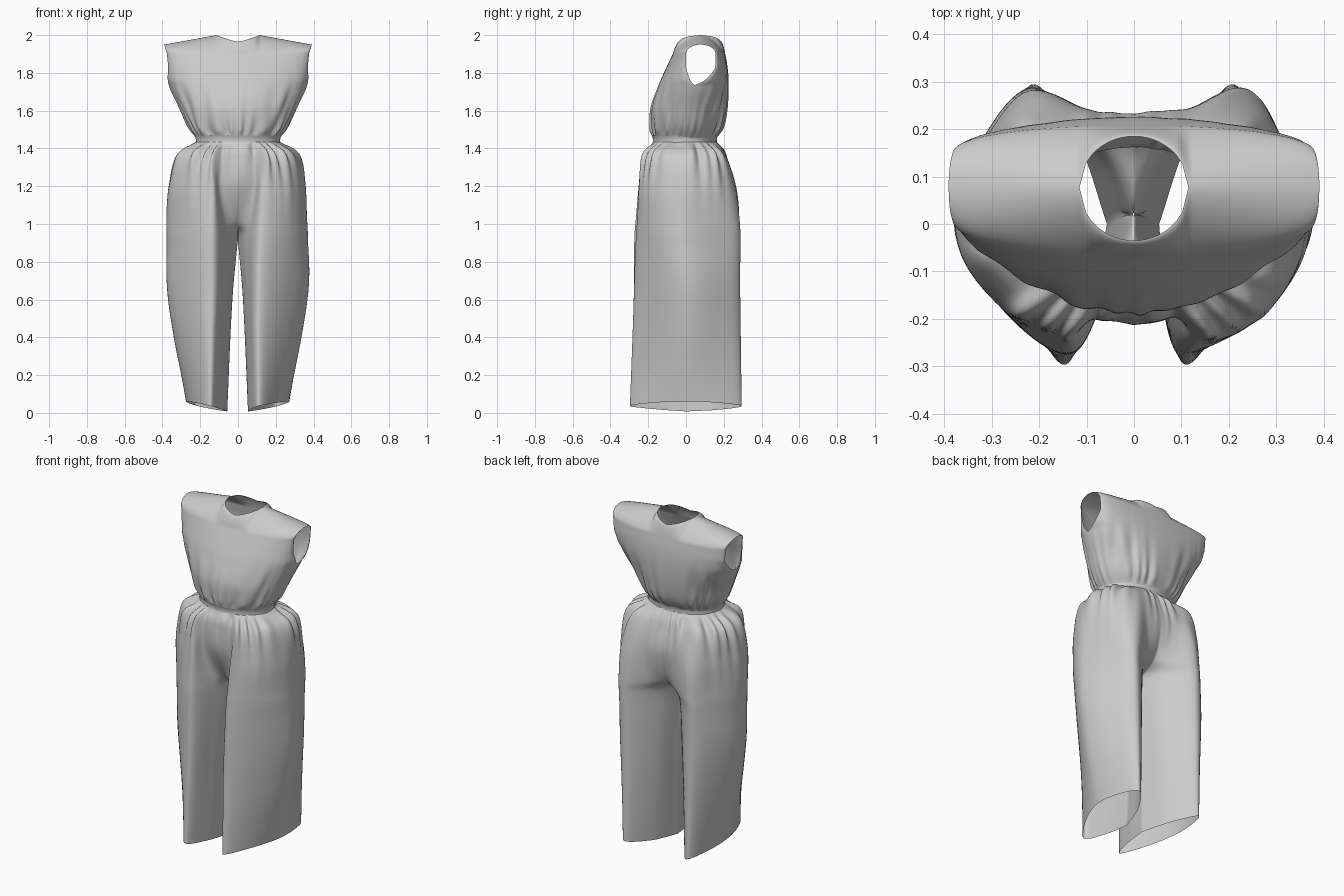
import bpy, bmesh
from math import sin, cos, pi, exp, sqrt, atan2
from mathutils import Vector

if "Cube" in bpy.data.objects:
    bpy.data.objects.remove(bpy.data.objects["Cube"])


def spline(pts, t):
    """Catmull-Rom through a list of Vectors, t in 0..1."""
    n = len(pts) - 1
    f = min(max(t, 0), 1) * n
    i = min(int(f), n - 1)
    f -= i
    p1, p2 = pts[i], pts[i + 1]
    p0 = pts[i - 1] if i > 0 else p1 * 2 - p2
    p3 = pts[i + 2] if i + 2 <= n else p2 * 2 - p1
    return (p1 * 2 + (p2 - p0) * f + (p0 * 2 - p1 * 5 + p2 * 4 - p3) * f * f
            + (p1 * 3 - p0 - p2 * 3 + p3) * f ** 3) * 0.5


def cloth(name, grids):
    """Skin grids of points into one welded, smooth sheet."""
    bm = bmesh.new()
    for g in grids:
        vs = [[bm.verts.new(p) for p in row] for row in g]
        for a, b in zip(vs, vs[1:]):
            for k in range(len(a) - 1):
                bm.faces.new((a[k], a[k + 1], b[k + 1], b[k]))
    bmesh.ops.remove_doubles(bm, verts=bm.verts, dist=0.0004)
    bmesh.ops.recalc_face_normals(bm, faces=bm.faces)
    me = bpy.data.meshes.new(name)
    bm.to_mesh(me)
    bm.free()
    ob = bpy.data.objects.new(name, me)
    bpy.context.collection.objects.link(ob)
    for p in me.polygons:
        p.use_smooth = True
    return ob


def gather(t, k):
    """Irregular pleat wave."""
    return 0.6 * sin(k * t + 2.5 * sin(k * 0.23 * t)) + 0.4 * sin(k * 0.57 * t + 1.3)


# Bodice: front and back panels sewn at the sides and shoulders
# rows: height, half width, centre depth
FRONT = [Vector(r) for r in ((1.455, .222, -.174), (1.52, .268, -.186), (1.62, .315, -.184),
                             (1.74, .368, -.143), (1.83, .370, -.103), (1.90, .376, -.070))]
BACK = [Vector(r) for r in ((1.455, .222, .162), (1.52, .268, .200), (1.62, .315, .220),
                            (1.74, .368, .226), (1.83, .370, .220), (1.90, .376, .208))]
PIT = 1.74


def panel(rows, arm_y, neck_y, seed):
    cols, body, cap = 96, 44, 14
    grid = []
    for r in range(body + 1):
        z, w, yc = spline(rows, r / body)
        seam = 0.045 * min(1, (z - 1.455) / (PIT - 1.455))
        f = min(1, max(0, (z - 1.58) / 0.27))
        inner = seam + (arm_y - seam) * f * f * (3 - 2 * f)
        if z > PIT:      # armhole edge
            seam += (arm_y - seam) * sqrt(min(1, (z - PIT) / 0.09))
        amp = 0.012 * exp(-max(0, z - 1.5) / 0.09) * min(1, (z - 1.45) / 0.04)
        row = []
        for c in range(cols + 1):
            a = (c / cols * 2 - 1) * pi / 2
            ys = inner + (seam - inner) * abs(sin(a)) ** 12
            x, y = w * sin(a), ys + (yc - ys) * cos(a)
            k = 1 + amp * gather(a + seed, 23) * sqrt(max(0, cos(a))) / 0.2
            # soft side drape under the arm
            k += 0.025 * sin(16 * abs(a) + 5 * z) * exp(-((z - 1.64) / .09) ** 2) * sin(2 * a) ** 2
            row.append(Vector((x * k, y * k, z)))
        grid.append(row)
    last = grid[-1]
    for r in range(1, cap + 1):
        t = r / cap * pi / 2
        row = []
        for p in last:
            x = p.x * 1.04
            if abs(abs(x) - 0.115) < 0.0065:   # exact neck corner
                x = 0.115 if x > 0 else -0.115
            q = abs(x) / 0.115
            if q < 1:      # neckline
                y = 0.077 + (neck_y - 0.077) * sqrt(1 - q * q)
                z = 1.965 + 0.035 * q ** 1.3
            else:          # shoulder seam
                y, z = 0.077, 2.0 - 0.05 * (abs(x) - 0.115) / 0.275
            m = 0.5 * max(0, 1 - (x / 0.39) ** 2)
            s = m * sin(t) + (1 - m) * (1 - cos(t))
            row.append(Vector((p.x + (x - p.x) * sin(t), p.y + (y - p.y) * s,
                               p.z + (z - p.z) * sin(t))))
        grid.append(row)
    return grid


cloth("bodice", [panel(FRONT, 0.0, -0.035, 0.0), panel(BACK, 0.157, 0.185, 2.0)])

# Waistband
band = []
for z, g in ((1.42, .004), (1.43, .002), (1.445, .001), (1.458, .003), (1.468, .007)):
    band.append([Vector(((.222 + g) * cos(a), -.006 + (.168 + g) * sin(a), z))
                 for a in (2 * pi * i / 96 for i in range(97))])
cloth("waistband", [band])

# Trouser leg sections: front seam, front lobe, outer side, back lobe, back seam
Z = (1.435, 1.36, 1.2, 1.01, .90, .6, .037)
LEG = (
    ((0, -.176), (.07, -.168), (.14, -.142), (.195, -.085), (.224, 0), (.19, .09), (.11, .145), (.05, .16), (0, .162)),
    ((0, -.205), (.08, -.20), (.16, -.218), (.265, -.145), (.325, 0), (.27, .155), (.17, .212), (.08, .208), (0, .20)),
    ((0, -.205), (.09, -.195), (.14, -.25), (.28, -.175), (.364, -.01), (.305, .175), (.20, .26), (.10, .243), (0, .232)),
    ((0, -.11), (.06, -.155), (.13, -.265), (.275, -.185), (.370, -.01), (.31, .19), (.215, .28), (.09, .225), (0, .175)),
    ((.002, .02), (.05, -.13), (.125, -.27), (.275, -.185), (.371, -.01), (.31, .19), (.215, .283), (.075, .165), (.002, .02)),
    ((.028, .02), (.06, -.14), (.12, -.276), (.262, -.18), (.368, 0), (.305, .19), (.21, .287), (.085, .16), (.028, .02)),
    ((.055, 0), (.078, -.16), (.128, -.297), (.215, -.17), (.270, 0), (.262, .17), (.21, .295), (.115, .17), (.055, 0)))
columns = [[Vector((*LEG[r][c], Z[r])) for r in range(7)] for c in range(9)]

ROWS, COLS = 120, 110


def trouser_half(side):
    leg = []
    for r in range(ROWS + 1):
        keys = [spline(col, r / ROWS) for col in columns]
        row = []
        for c in range(COLS + 1):
            t = c / COLS
            p = spline(keys, t)
            z = p.z
            edge = min(1, sin(pi * t) * 3)
            a = atan2(p.x, -p.y) + (0.4 if side > 0 else 2.9)
            # gathers under the band and long drape folds on the thigh
            amp = 0.10 * exp(-max(0, 1.39 - z) / 0.09) * min(1, max(0, 1.437 - z) / 0.03)
            k = 1 + edge * amp * gather(a, 23)
            k += edge * 0.022 * sin(20 * t + 5 * z + side) * exp(-((z - 1.05) / 0.28) ** 2)
            p.x, p.y = max(0, p.x * k), p.y * k
            # slanted hem
            p.z += 0.28 * (p.x - 0.172 - 0.145 * p.y) * max(0, 1 - z / 0.35)
            row.append(p)
        if r / ROWS >= 4 / 6:      # inner leg seam
            row[0] = (row[0] + row[-1]) / 2
            row[-1] = row[0].copy()
        else:                      # centre seam
            row[0].x = row[-1].x = 0
        # mirror, then a slight sideways swing of the front of both legs
        for p in row:
            fade = min(1, max(0, (1.25 - p.z) / 0.8))
            p.x = p.x * side + fade * (0.055 * min(0, p.y) - 0.002)
        leg.append(row)
    return leg


cloth("trousers", [trouser_half(1), trouser_half(-1)])
